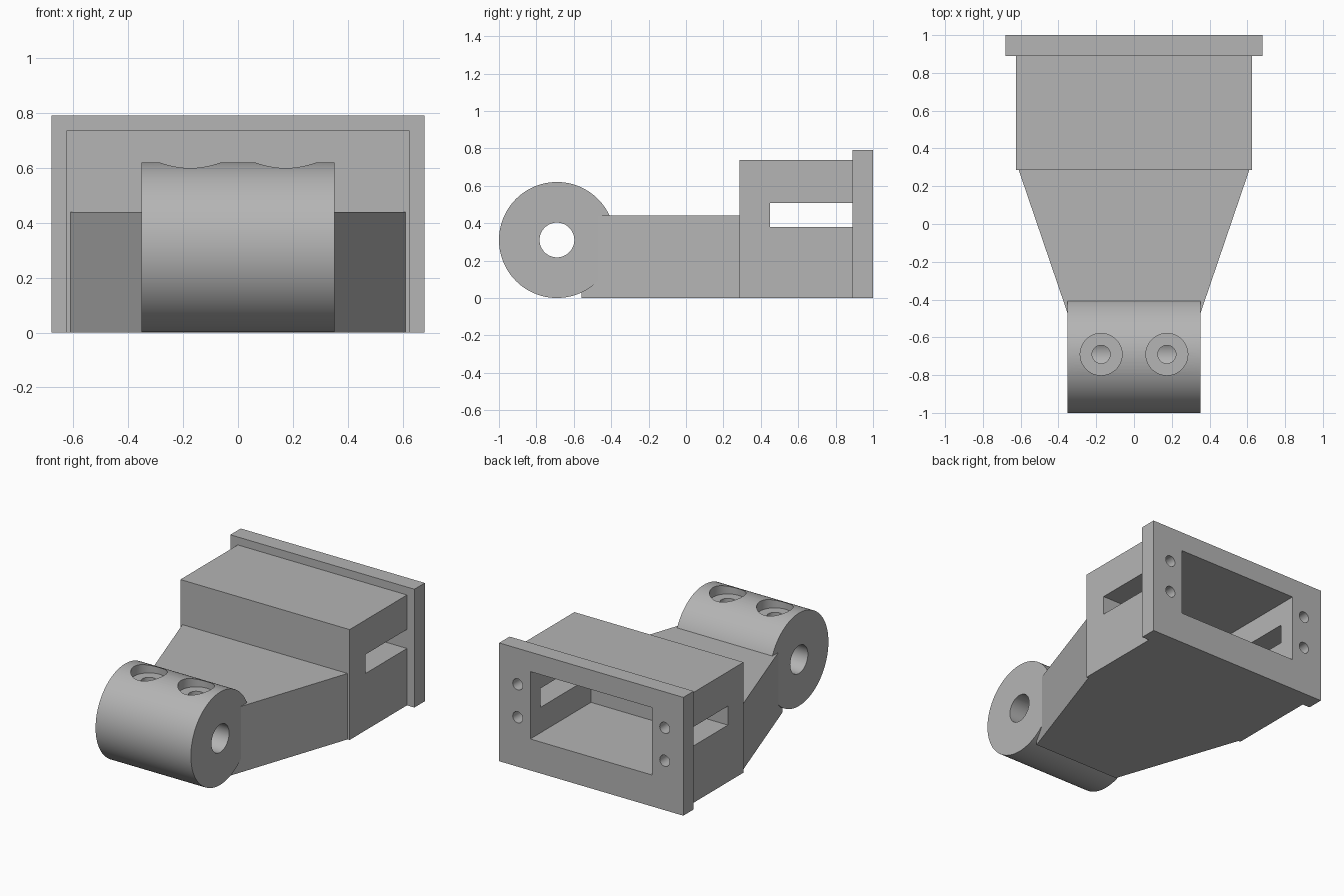
import bpy, bmesh
from math import radians
from mathutils import Matrix, Vector

cube = bpy.data.objects.get("Cube")
if cube:
    bpy.data.objects.remove(cube, do_unlink=True)

grey = bpy.data.materials.new("plain_grey")
grey.use_nodes = True
colour = (0.46, 0.46, 0.46, 1)
grey.diffuse_color = colour
grey.node_tree.nodes["Principled BSDF"].inputs["Base Color"].default_value = colour


def finish(name, bm):
    bmesh.ops.recalc_face_normals(bm, faces=bm.faces)
    mesh = bpy.data.meshes.new(name)
    bm.to_mesh(mesh)
    bm.free()
    mesh.materials.append(grey)
    obj = bpy.data.objects.new(name, mesh)
    bpy.context.collection.objects.link(obj)
    return obj


def block(name, half_width, y0, y1, z0, z1, front_half_width=None):
    """Block symmetric in x, optionally tapering towards the front."""
    bm = bmesh.new()
    bmesh.ops.create_cube(bm, size=2)
    for v in bm.verts:
        front = v.co.y < 0
        half = front_half_width if front and front_half_width else half_width
        v.co = Vector((v.co.x * half, y0 if front else y1, z0 if v.co.z < 0 else z1))
    return finish(name, bm)


def rod(name, start, end, radius, sides=48):
    """Cylinder running between two points."""
    start, end = Vector(start), Vector(end)
    axis = end - start
    turn = axis.to_track_quat('Z', 'Y').to_matrix().to_4x4()
    bm = bmesh.new()
    bmesh.ops.create_cone(bm, cap_ends=True, segments=sides, radius1=radius,
                          radius2=radius, depth=axis.length,
                          matrix=Matrix.Translation((start + end) / 2) @ turn)
    return finish(name, bm)


def cut(obj, cutters):
    """Subtract each cutter and bake the result into the mesh."""
    for c in cutters:
        c.hide_render = True
        mod = obj.modifiers.new("cut", 'BOOLEAN')
        mod.operation = 'DIFFERENCE'
        mod.solver = 'EXACT'
        mod.object = c
    bpy.context.view_layer.update()
    graph = bpy.context.evaluated_depsgraph_get()
    mesh = bpy.data.meshes.new_from_object(obj.evaluated_get(graph))
    obj.modifiers.clear()
    obj.data = mesh
    mesh.name = obj.name


# Main solids
flange = block("rear_flange", 0.68, 0.89, 1.0, 0, 0.79)
housing = block("housing", 0.625, 0.285, 0.89, 0, 0.737)
arm = block("tapered_arm", 0.61, -0.56, 0.285, 0, 0.44, front_half_width=0.322)
axle_y, axle_z = -0.69, 0.31
barrel = rod("hinge_barrel", (-0.352, axle_y, axle_z), (0.352, axle_y, axle_z), 0.31, 96)

# Pocket through the flange, side slots and bolt holes
pocket = block("pocket_cutter", 0.45, 0.36, 1.1, 0.21, 0.66)
slot = block("slot_cutter", 0.8, 0.45, 0.95, 0.38, 0.507)
bolts = [rod("bolt_cutter", (x, 0.7, z), (x, 1.1, z), 0.037, 32)
         for x in (-0.543, 0.543) for z in (0.33, 0.55)]

# Axle bore and counterbored screw holes
bore = rod("bore_cutter", (-0.5, axle_y, axle_z), (0.5, axle_y, axle_z), 0.093)
screws = []
for x in (-0.174, 0.174):
    screws.append(rod("screw_cutter", (x, axle_y, axle_z), (x, axle_y, 0.8), 0.048, 32))
    screws.append(rod("counterbore_cutter", (x, axle_y, 0.555), (x, axle_y, 0.8), 0.111))

cut(flange, [pocket] + bolts)
cut(housing, [pocket, slot] + bolts)
cut(barrel, [bore] + screws)
for c in [pocket, slot, bore] + bolts + screws:
    bpy.data.objects.remove(c, do_unlink=True)

# Smooth round surfaces, crisp edges
bpy.ops.object.select_all(action='DESELECT')
for obj in (flange, housing, arm, barrel):
    obj.select_set(True)
bpy.context.view_layer.objects.active = barrel
bpy.ops.object.shade_smooth_by_angle(angle=radians(30))
